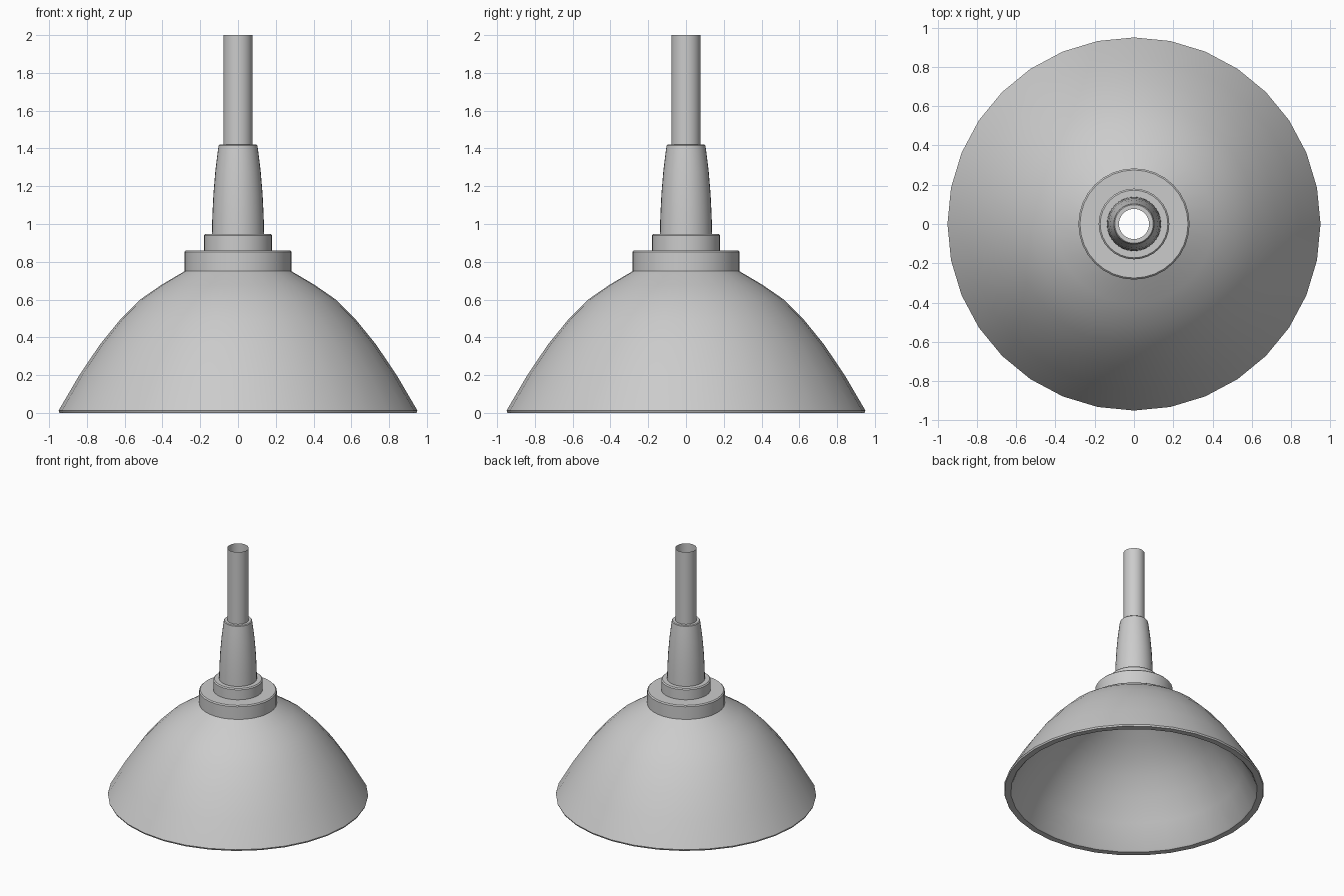
import bpy, bmesh, math

if "Cube" in bpy.data.objects:
    bpy.data.objects.remove(bpy.data.objects["Cube"])

SEGMENTS = 32


def lathe(name, profile):
    """Spin an open (radius, height) profile around z."""
    bm = bmesh.new()
    rings = []
    for r, z in profile:
        rings.append([bm.verts.new((r * math.cos(a), r * math.sin(a), z))
                      for a in (2 * math.pi * i / SEGMENTS for i in range(SEGMENTS))])
    for low, high in zip(rings, rings[1:]):
        for i in range(SEGMENTS):
            j = (i + 1) % SEGMENTS
            bm.faces.new((low[i], low[j], high[j], high[i]))
    mesh = bpy.data.meshes.new(name)
    bm.to_mesh(mesh)
    bm.free()
    obj = bpy.data.objects.new(name, mesh)
    bpy.context.collection.objects.link(obj)
    bpy.ops.object.select_all(action='DESELECT')
    obj.select_set(True)
    bpy.context.view_layer.objects.active = obj
    bpy.ops.object.shade_smooth_by_angle(angle=math.radians(30))
    return obj


# Flared shade: inner skin, flat rim, outer skin
lathe("shade", [
    (0.27, 0.71), (0.385, 0.64), (0.495, 0.56), (0.595, 0.465), (0.69, 0.345),
    (0.795, 0.185), (0.89, 0.01), (0.90, 0.0),
    (0.945, 0.0), (0.95, 0.012), (0.84, 0.20), (0.73, 0.363), (0.622, 0.496),
    (0.518, 0.60), (0.405, 0.678), (0.283, 0.75)])

# Stepped collars with slightly eased edges
lathe("lower_collar", [(0.283, 0.75), (0.283, 0.852), (0.275, 0.86), (0.18, 0.86)])
lathe("upper_collar", [(0.18, 0.86), (0.18, 0.94), (0.172, 0.948), (0.138, 0.948)])

# Tapered sleeve
lathe("sleeve", [(0.138, 0.948), (0.136, 1.04), (0.13, 1.16), (0.12, 1.28),
                 (0.109, 1.37), (0.103, 1.415), (0.098, 1.42), (0.077, 1.42)])

# Open hanging tube
lathe("stem_tube", [(0.077, 1.42), (0.077, 2.0)])
